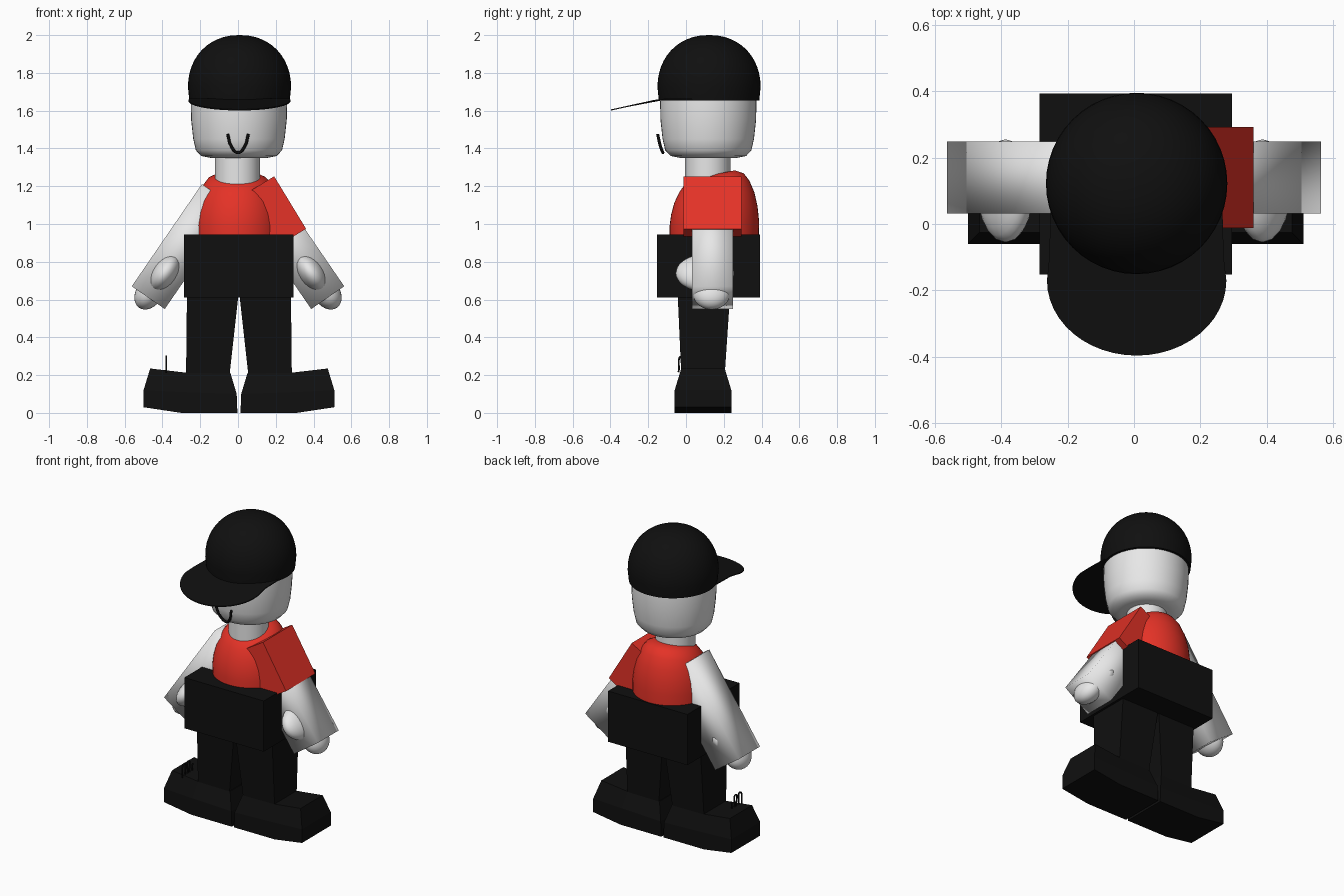
import bpy, bmesh, math
from mathutils import Vector, Matrix

cube = bpy.data.objects.get("Cube")
if cube:
    bpy.data.objects.remove(cube, do_unlink=True)


def material(name, rgb):
    m = bpy.data.materials.new(name)
    m.use_nodes = True
    m.diffuse_color = (*rgb, 1)
    m.node_tree.nodes["Principled BSDF"].inputs["Base Color"].default_value = (*rgb, 1)
    return m


BLACK = material("black", (0.005, 0.005, 0.005))
WHITE = material("white", (0.8, 0.8, 0.8))
RED = material("red", (0.78, 0.032, 0.02))


def finish(name, bm, mat, smooth=None):
    bmesh.ops.recalc_face_normals(bm, faces=bm.faces[:])
    mesh = bpy.data.meshes.new(name)
    bm.to_mesh(mesh)
    bm.free()
    mesh.materials.append(mat)
    ob = bpy.data.objects.new(name, mesh)
    bpy.context.collection.objects.link(ob)
    if smooth:
        bpy.ops.object.select_all(action='DESELECT')
        ob.select_set(True)
        bpy.context.view_layer.objects.active = ob
        bpy.ops.object.shade_smooth_by_angle(angle=math.radians(smooth))
    return ob


def loft(name, rings, mat, smooth=None):
    """Skin a closed solid over rings of equal point count."""
    bm = bmesh.new()
    loops = [[bm.verts.new(p) for p in r] for r in rings]
    n = len(loops[0])
    for a, b in zip(loops, loops[1:]):
        for i in range(n):
            j = (i + 1) % n
            bm.faces.new((a[i], a[j], b[j], b[i]))
    bm.faces.new(loops[0])
    bm.faces.new(loops[-1])
    return finish(name, bm, mat, smooth)


def lathe(name, profile, cx, cy, mat, sides=48, tilt=0):
    """Turn (radius, height) points; tilt slopes the upper part to the back."""
    z0 = profile[0][1]
    height = profile[-1][1] - z0
    rings = []
    for r, z in profile:
        k = tilt * (z - z0) / height
        angles = [math.tau * i / sides for i in range(sides)]
        rings.append([(cx + r * math.cos(a), cy + r * math.sin(a),
                       z + k * r * math.sin(a)) for a in angles])
    return loft(name, rings, mat, 40)


def box(name, center, size, mat, frame=Matrix.Identity(4), smooth=None):
    bm = bmesh.new()
    bmesh.ops.create_cube(bm, size=1, matrix=Matrix.Translation(center) @ frame
                          @ Matrix.Diagonal((*size, 1)))
    return finish(name, bm, mat, smooth)


def ellipsoid(name, center, radii, mat, frame):
    bm = bmesh.new()
    bmesh.ops.create_uvsphere(bm, u_segments=24, v_segments=14, radius=1,
                              matrix=Matrix.Translation(center) @ frame
                              @ Matrix.Diagonal((*radii, 1)))
    return finish(name, bm, mat, 180)


def wire(name, points, radius, mat):
    cu = bpy.data.curves.new(name, 'CURVE')
    cu.dimensions = '3D'
    cu.bevel_depth = radius
    cu.bevel_resolution = 2
    cu.use_fill_caps = True
    sp = cu.splines.new('BEZIER')
    sp.bezier_points.add(len(points) - 1)
    for bp, p in zip(sp.bezier_points, points):
        bp.co = p
        bp.handle_left_type = bp.handle_right_type = 'AUTO'
    cu.materials.append(mat)
    ob = bpy.data.objects.new(name, cu)
    bpy.context.collection.objects.link(ob)


# Head, neck and torso
lathe("head", [(0.15, 1.35), (0.2, 1.36), (0.228, 1.39), (0.242, 1.45),
               (0.253, 1.55), (0.255, 1.64), (0.25, 1.72)], 0.005, 0.118, WHITE)
lathe("neck", [(0.12, 1.2), (0.12, 1.37)], -0.003, 0.115, WHITE)
lathe("torso", [(0.235, 0.9), (0.237, 1.0), (0.229, 1.07), (0.212, 1.14),
                (0.185, 1.2), (0.155, 1.24), (0.11, 1.262), (0.03, 1.265)],
      -0.003, 0.15, RED, tilt=0.2)

# Cap dome with a fuller-than-round shoulder
dome = [(0.266, 1.655)]
for i in range(13):
    t = math.radians(7.4 * i)
    dome.append((0.273 * max(math.cos(t), 0.01) ** 0.92,
                 1.725 + 0.275 * min(math.sin(t), 1) ** 0.96))
lathe("cap_dome", dome, 0.008, 0.122, BLACK)

# Cap brim: thin sloping plate
outline = []
for i in range(25):
    a = math.pi + math.pi * i / 24
    outline.append((0.008 + 0.27 * math.cos(a), -0.17 + 0.226 * math.sin(a)))
outline += [(0.27, -0.1), (0.265, 0.1), (-0.25, 0.1), (-0.255, -0.1)]


def brim_height(y):
    return 1.655 + 0.22 * min(y + 0.15, 0.02)


loft("cap_brim", [[(x, y, brim_height(y) + dz) for x, y in outline]
                  for dz in (0, 0.006)], BLACK)

# Mouth line in front of the face
wire("mouth", [(-0.055, -0.15, 1.475), (-0.035, -0.135, 1.41), (0, -0.122, 1.378),
               (0.035, -0.135, 1.41), (0.055, -0.15, 1.475)], 0.008, BLACK)

# Waist block
box("waist_block", (0.005, 0.12, 0.778), (0.58, 0.545, 0.335), BLACK)

# Arms, hands, legs and shoes for both sides
for side, label in ((1, "left"), (-1, "right")):
    up = Vector((-0.566 * side, 0, 0.825))
    out = Vector((0.825 * side, 0, 0.566))
    depth = Vector((0, 1, 0))
    frame = Matrix((out, depth, up)).transposed().to_4x4()
    wrist = Vector((0.475 * side, 0.14, 0.61))
    box(label + "_arm", wrist + up * 0.328, (0.212, 0.218, 0.656), WHITE, frame, 180)
    ellipsoid(label + "_hand", (0.47 * side, 0.135, 0.635),
              (0.07, 0.1, 0.095), WHITE, frame)
    ellipsoid(label + "_fingers", (0.387 * side, 0.1, 0.74),
              (0.068, 0.155, 0.11), WHITE, frame)

    # Tapered leg
    def section(z, x0, x1, y0, y1):
        return [(0.005 + side * x, y, z)
                for x, y in ((x0, y0), (x1, y0), (x1, y1), (x0, y1))]

    loft(label + "_leg", [section(0.2, 0.05, 0.28, -0.025, 0.205),
                          section(0.65, 0.0, 0.275, -0.045, 0.235)], BLACK)

    # Shoe pointing outwards: sole, widest line and narrower top
    def shoe_ring(heel, middle, toe, y0, y1):
        path = [(*heel, y0), (*middle, y0), (*toe, y0),
                (*toe, y1), (*middle, y1), (*heel, y1)]
        return [(0.005 + side * x, y, z) for x, z, y in path]

    loft(label + "_shoe", [
        shoe_ring((0.008, 0), (0.305, 0), (0.505, 0.03), -0.06, 0.24),
        shoe_ring((0.012, 0.1), (0.3, 0.11), (0.505, 0.12), -0.06, 0.24),
        shoe_ring((0.045, 0.21), (0.28, 0.213), (0.47, 0.235), -0.025, 0.205)], BLACK)

# Short sleeve on the left arm only
up = Vector((-0.52, 0, 0.855))
out = Vector((0.855, 0, 0.52))
frame = Matrix((out, Vector((0, 1, 0)), up)).transposed().to_4x4()
corner = Vector((0.36, 0.14, 0.975))
box("left_sleeve", corner + up * 0.162 - out * 0.122, (0.244, 0.305, 0.325), RED, frame)

# Loose lace on the right shoe
wire("lace", [(-0.38, -0.04 + 0.022 * i, 0.3 - 0.03 * (i // 4) if i % 2 else 0.215)
              for i in range(6)], 0.005, BLACK)
